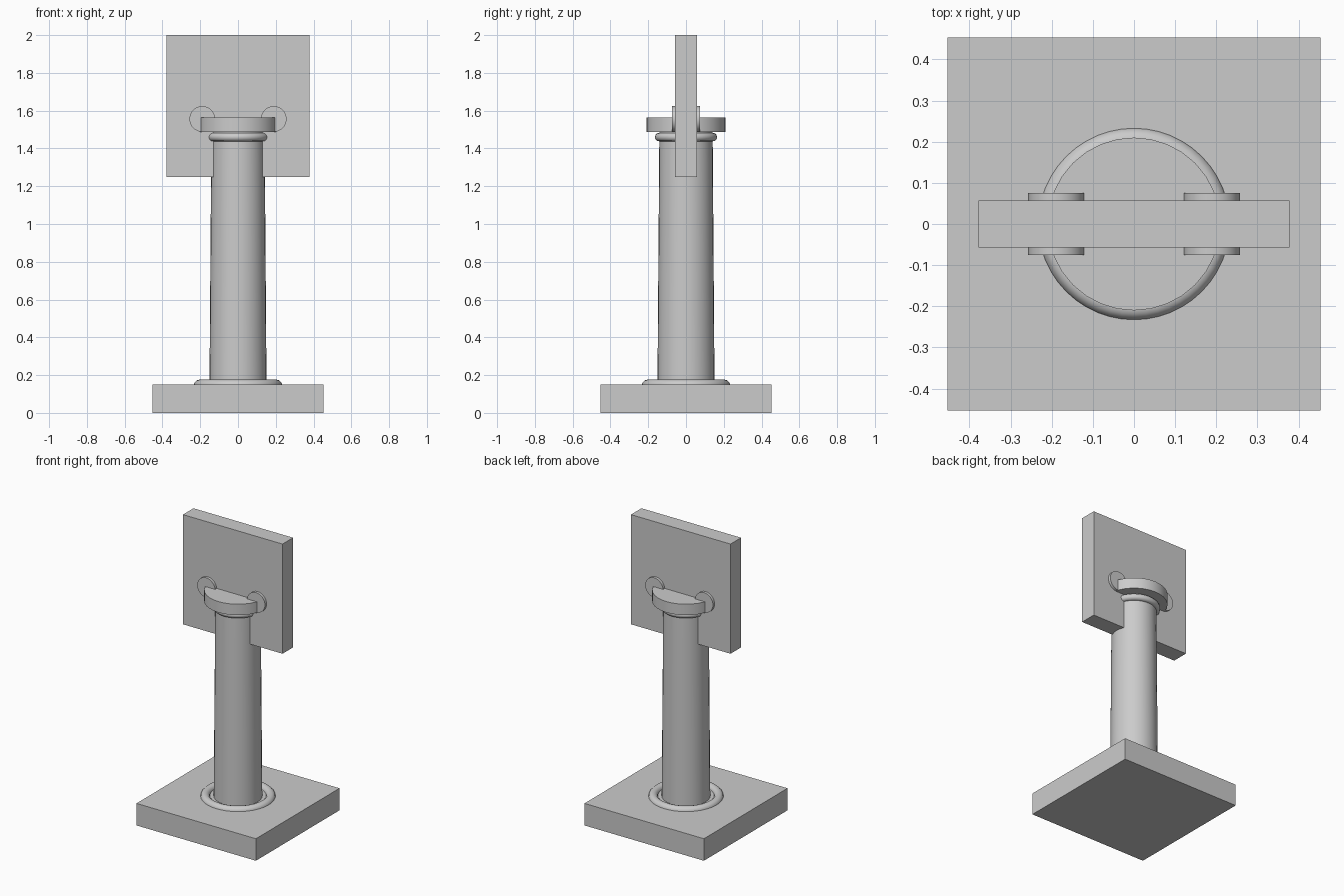
import bpy
from math import pi, radians

if "Cube" in bpy.data.objects:
    bpy.data.objects.remove(bpy.data.objects["Cube"])


def box(name, size, z0):
    bpy.ops.mesh.primitive_cube_add(size=1, location=(0, 0, z0 + size[2] / 2))
    ob = bpy.context.object
    ob.name = name
    ob.scale = size
    bpy.ops.object.transform_apply(location=False, rotation=False, scale=True)
    return ob


def smooth(name):
    bpy.context.object.name = name
    bpy.ops.object.shade_smooth_by_angle(angle=radians(35))


def drum(name, r1, r2, depth, loc, rot=(0, 0, 0), sides=32):
    bpy.ops.mesh.primitive_cone_add(vertices=sides, radius1=r1, radius2=r2,
                                    depth=depth, location=loc, rotation=rot)
    smooth(name)


def ring(name, major, minor, z):
    bpy.ops.mesh.primitive_torus_add(major_radius=major, minor_radius=minor,
                                     major_segments=48, minor_segments=12,
                                     location=(0, 0, z))
    smooth(name)


# square plinth and base moulding
box("plinth", (0.906, 0.906, 0.151), 0)
ring("base_ring", 0.204, 0.03, 0.146)

# slightly tapered shaft
drum("shaft", 0.151, 0.141, 1.34, (0, 0, 0.15 + 0.67))

# neck moulding and round capital
ring("neck_ring", 0.142, 0.0225, 1.46)
drum("capital_disc", 0.21, 0.21, 0.075, (0, 0, 1.525))

# scroll discs either side, passing through the panel
for side, label in ((-1, "left"), (1, "right")):
    drum("scroll_" + label, 0.068, 0.068, 0.15, (side * 0.189, 0, 1.556),
         rot=(pi / 2, 0, 0))

# upright panel on top
box("top_panel", (0.755, 0.114, 0.752), 1.248)
